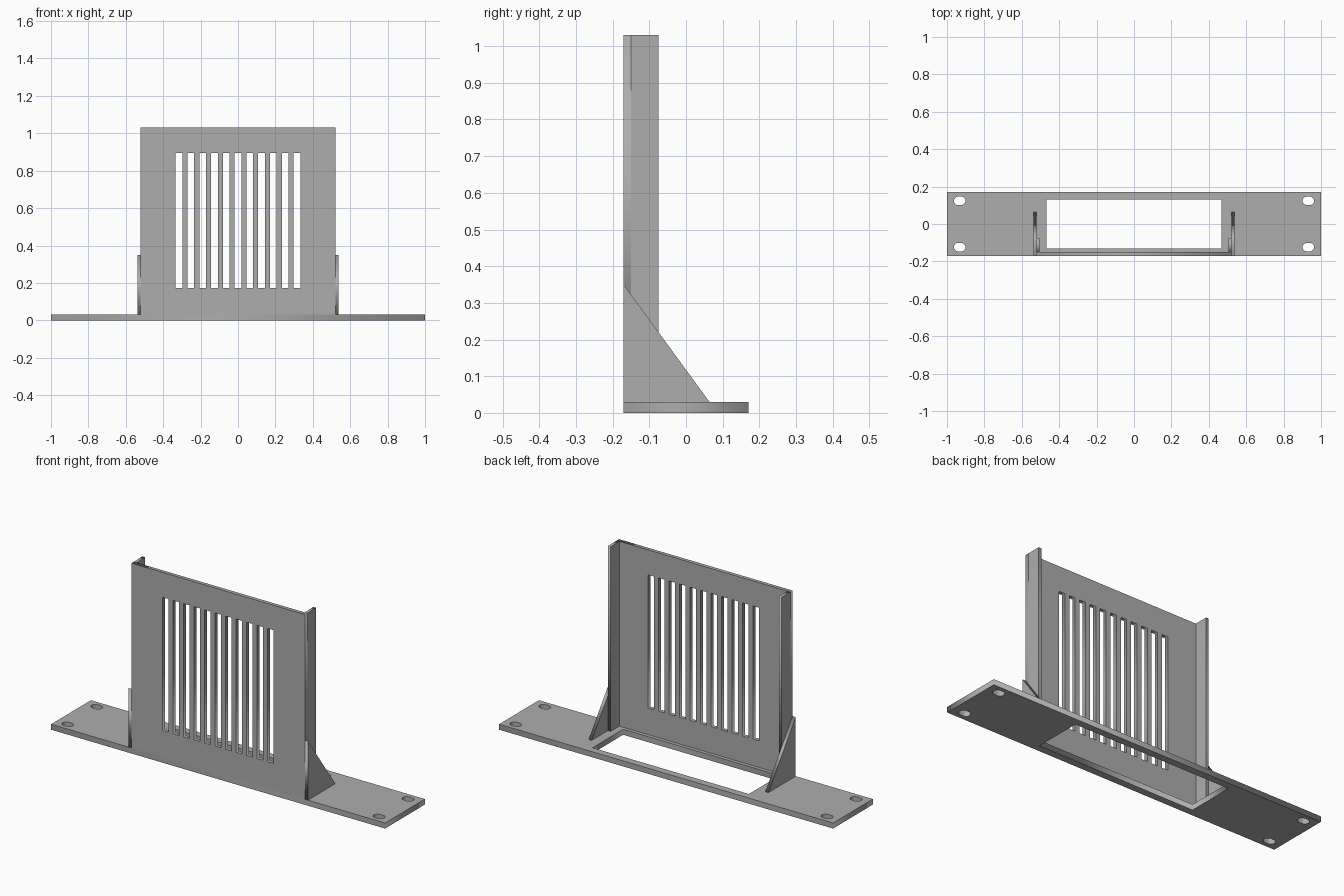
import bpy
from math import pi, cos, sin
from mathutils import Matrix

cube = bpy.data.objects.get("Cube")
if cube:
    bpy.data.objects.remove(cube, do_unlink=True)

grey = bpy.data.materials.new("plain grey")
grey.use_nodes = True
colour = (0.42, 0.42, 0.42, 1)
grey.diffuse_color = colour
grey.node_tree.nodes["Principled BSDF"].inputs["Base Color"].default_value = colour

FRONT, HALF_DEPTH = -0.17, 0.17
BASE_TOP, SHEET = 0.03, 0.02


def rect(x0, y0, x1, y1):
    return [(x0, y0), (x1, y0), (x1, y1), (x0, y1)]


def slot(cx, cy, length, width, steps=10):
    """Outline of a hole with round ends."""
    r, points = width / 2, []
    for side in (1, -1):
        for i in range(steps + 1):
            a = side * pi / 2 - pi / 2 + (i / steps - 0.5) * pi
            if side == 1:
                a = (i / steps - 0.5) * pi
            else:
                a = (i / steps + 0.5) * pi
            points.append((cx + side * (length / 2 - r) + r * cos(a), cy + r * sin(a)))
    return points


def plate(name, loops, thickness, matrix):
    """Flat sheet: first loop is the outline, the rest are holes."""
    curve = bpy.data.curves.new(name, "CURVE")
    curve.dimensions = "2D"
    curve.fill_mode = "BOTH"
    curve.extrude = thickness / 2
    for loop in loops:
        spline = curve.splines.new("POLY")
        spline.points.add(len(loop) - 1)
        for point, (x, y) in zip(spline.points, loop):
            point.co = (x, y, 0, 1)
        spline.use_cyclic_u = True
    temp = bpy.data.objects.new(name + " outline", curve)
    bpy.context.collection.objects.link(temp)
    bpy.context.view_layer.update()
    deps = bpy.context.evaluated_depsgraph_get()
    mesh = bpy.data.meshes.new_from_object(temp.evaluated_get(deps))
    bpy.data.objects.remove(temp, do_unlink=True)
    mesh.name = name
    mesh.transform(matrix)
    mesh.materials.clear()
    mesh.materials.append(grey)
    obj = bpy.data.objects.new(name, mesh)
    bpy.context.collection.objects.link(obj)
    return obj


# Base plate with a large opening and four mounting holes
holes = [slot(sx * 0.932, sy * 0.124, 0.062, 0.045) for sx in (-1, 1) for sy in (-1, 1)]
plate("base_plate",
      [rect(-1, FRONT, 1, HALF_DEPTH), rect(-0.468, -0.131, 0.468, 0.131)] + holes,
      BASE_TOP, Matrix.Translation((0, 0, BASE_TOP / 2)))

# Upright panel with eleven vent slots
vents = [rect(i * 0.063 - 0.018, 0.174, i * 0.063 + 0.018, 0.895) for i in range(-5, 6)]
plate("vent_panel", [rect(-0.52, BASE_TOP, 0.52, 1.03)] + vents, SHEET,
      Matrix.Translation((0, FRONT + SHEET / 2, 0)) @ Matrix.Rotation(pi / 2, 4, "X"))

# Side flanges and triangular gussets; their profiles lie in the y-z plane
to_side = Matrix(((0, 0, 1, 0), (1, 0, 0, 0), (0, 1, 0, 0), (0, 0, 0, 1)))
for side, label in ((1, "left"), (-1, "right")):
    plate(label + "_flange", [rect(FRONT + SHEET, BASE_TOP, -0.075, 1.03)], 0.016,
          Matrix.Translation((side * 0.512, 0, 0)) @ to_side)
    plate(label + "_gusset", [[(FRONT, BASE_TOP), (0.064, BASE_TOP), (FRONT, 0.35)]], 0.018,
          Matrix.Translation((side * 0.529, 0, 0)) @ to_side)
